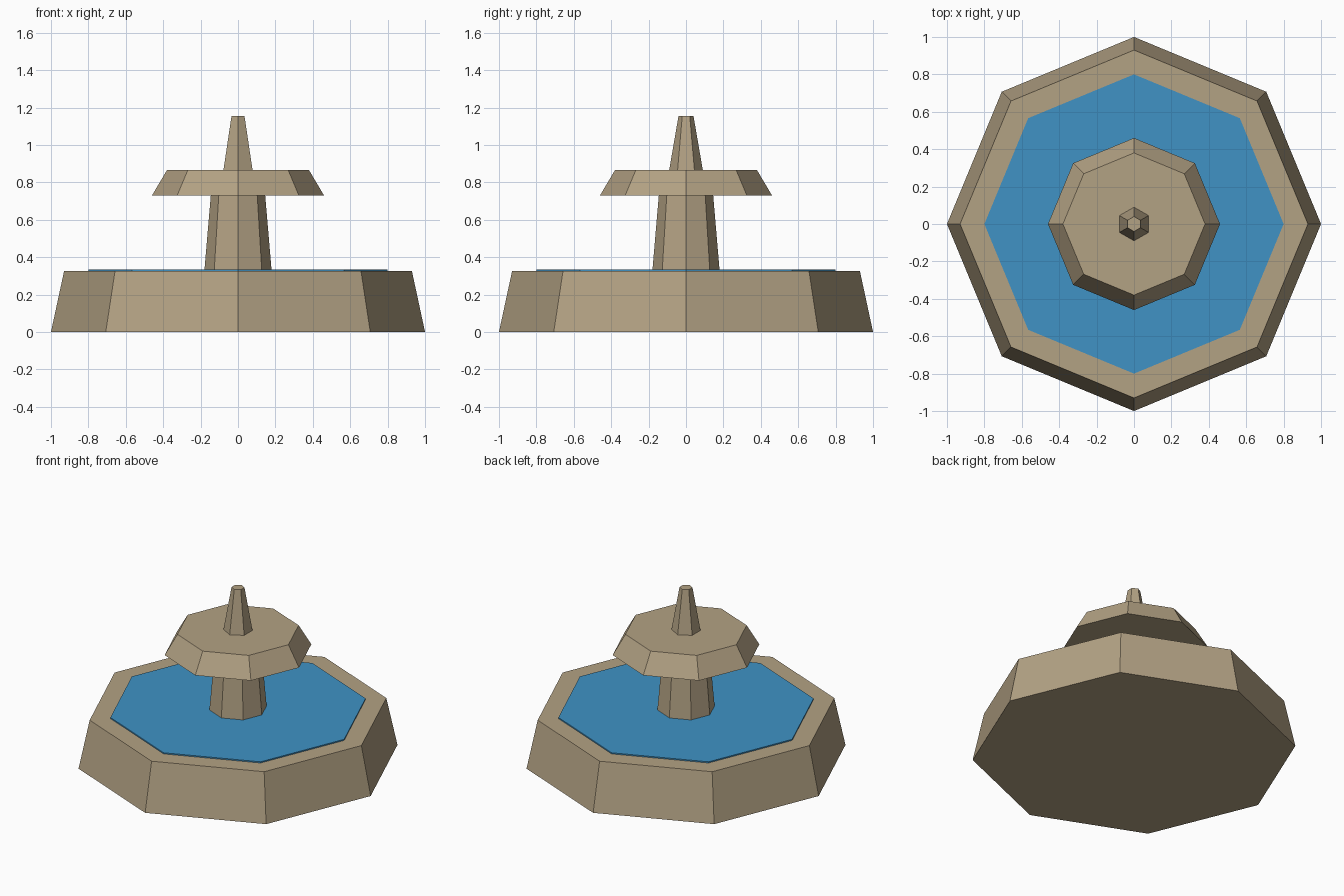
import bpy
import math

cube = bpy.data.objects.get("Cube")
if cube:
    bpy.data.objects.remove(cube)


def make_material(name, color):
    mat = bpy.data.materials.new(name)
    mat.use_nodes = True
    mat.diffuse_color = color
    mat.node_tree.nodes["Principled BSDF"].inputs["Base Color"].default_value = color
    return mat


stone = make_material("sandstone", (0.45, 0.36, 0.23, 1))
blue = make_material("water_blue", (0.05, 0.29, 0.56, 1))


def tapered_prism(name, sides, r_bottom, r_top, z_bottom, z_top, mat):
    """Flat-sided frustum with one corner pointing to the back."""
    bpy.ops.mesh.primitive_cone_add(
        vertices=sides, radius1=r_bottom, radius2=r_top,
        depth=z_top - z_bottom, location=(0, 0, (z_bottom + z_top) / 2))
    obj = bpy.context.object
    obj.name = name
    obj.data.materials.append(mat)
    return obj


# Basin and water
tapered_prism("basin", 8, 1.0, 0.93, 0, 0.325, stone)
tapered_prism("water", 8, 0.8, 0.8, 0.325, 0.333, blue)

# Column, upper dish and spout
tapered_prism("column", 8, 0.18, 0.145, 0.325, 0.735, stone)
tapered_prism("upper_dish", 8, 0.46, 0.38, 0.73, 0.865, stone)
tapered_prism("spout", 6, 0.09, 0.04, 0.865, 1.155, stone)
